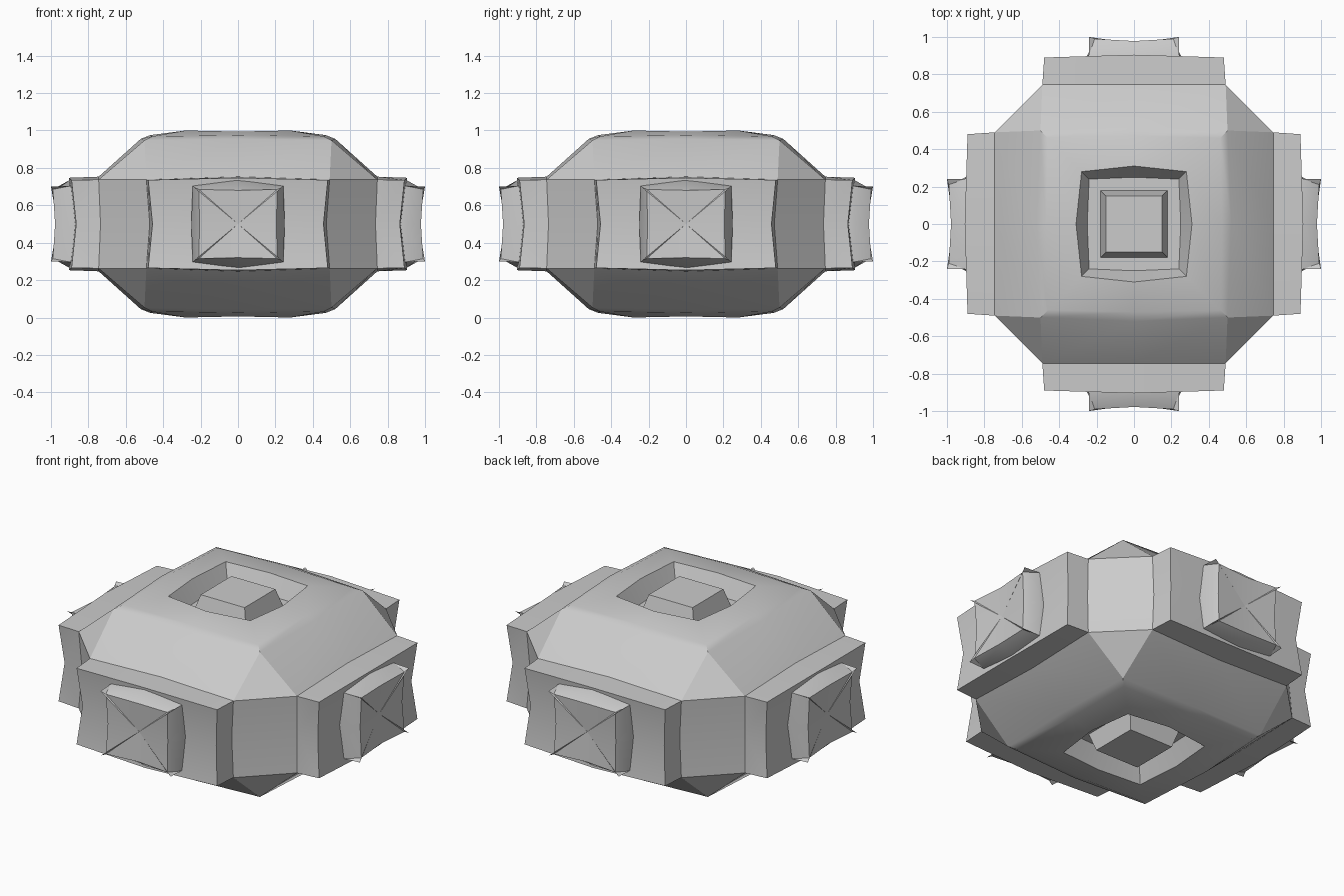
import bpy, bmesh, math

if "Cube" in bpy.data.objects:
    bpy.data.objects.remove(bpy.data.objects["Cube"])


def quad(half):
    """Mirror a half-quadrant across the diagonal to fill the quadrant."""
    return half + [(y, x, z) for x, y, z in reversed(half)]


def ring(q):
    """Mirror quadrant points into a full closed loop."""
    q2 = [(-x, y, z) for x, y, z in reversed(q)]
    q3 = [(-x, -y, z) for x, y, z in q]
    q4 = [(x, -y, z) for x, y, z in reversed(q)]
    return q + q2 + q3 + q4


def loft(name, quads, mirror=False):
    """Skin a stack of loops, cap the last one, weld coincident points."""
    bm = bmesh.new()
    loops = [[bm.verts.new(p) for p in ring(q)] for q in quads]
    for a, b in zip(loops, loops[1:]):
        n = len(a)
        for i in range(n):
            j = (i + 1) % n
            bm.faces.new((a[i], a[j], b[j], b[i]))
    bm.faces.new(loops[-1])
    bmesh.ops.remove_doubles(bm, verts=bm.verts, dist=0.0005)
    if mirror:
        # copy the upper half below the middle plane
        bmesh.ops.mirror(bm, geom=bm.verts[:] + bm.edges[:] + bm.faces[:],
                         axis='Z', merge_dist=0.0005)
    bmesh.ops.recalc_face_normals(bm, faces=bm.faces)
    me = bpy.data.meshes.new(name)
    bm.to_mesh(me)
    bm.free()
    ob = bpy.data.objects.new(name, me)
    bpy.context.collection.objects.link(ob)
    ob.location.z = 0.5
    bpy.ops.object.select_all(action='DESELECT')
    ob.select_set(True)
    bpy.context.view_layer.objects.active = ob
    bpy.ops.object.shade_smooth_by_angle(angle=math.radians(30))
    return ob


def square(mid, mz, c, cz):
    """Square-ish loop: edge midpoint and corner."""
    return quad([(mid, 0, mz), (c, c, cz), (c, c, cz)])


# body: cross-shaped band, shelf, dome, recess and raised centre block
loft("body", [
    quad([(.875, 0, 0), (.865, .457, 0), (.735, .472, 0)]),
    quad([(.905, 0, .247), (.89, .48, .235), (.745, .49, .235)]),
    quad([(.745, 0, .253), (.745, .49, .237), (.745, .49, .237)]),
    square(.52, .455, .50, .447),
    square(.47, .475, .46, .468),
    square(.31, .494, .28, .50),
    square(.25, .39, .24, .39),
    square(.18, .39, .18, .39),
    square(.15, .495, .15, .495),
], mirror=True)


def pad_loop(side, near, corner, top, d):
    """Pad outline; d holds depths of mid, near-corner and corner points."""
    dm, dn, dc = d
    return [(side, 0, dm), (near[0], near[1], dn), (corner[0], corner[1], dc),
            (near[0], near[1], dn), (0, top, dm)]


# side pads with dished outer faces, one on each arm
pad = loft("side_pad_0", [
    pad_loop(.25, (.242, .203), (.242, .203), .238, (.85, .85, .85)),
    pad_loop(.25, (.242, .203), (.242, .203), .235, (.90, .90, .90)),
    pad_loop(.205, (.21, .185), (.24, .20), .18, (.978, .99, 1.0)),
    pad_loop(0, (0, 0), (0, 0), 0, (.965, .965, .965)),
])
pad.rotation_euler = (math.pi / 2, 0, 0)
for k in range(1, 4):
    c = pad.copy()
    c.name = f"side_pad_{k}"
    c.rotation_euler = (math.pi / 2, 0, k * math.pi / 2)
    bpy.context.collection.objects.link(c)
